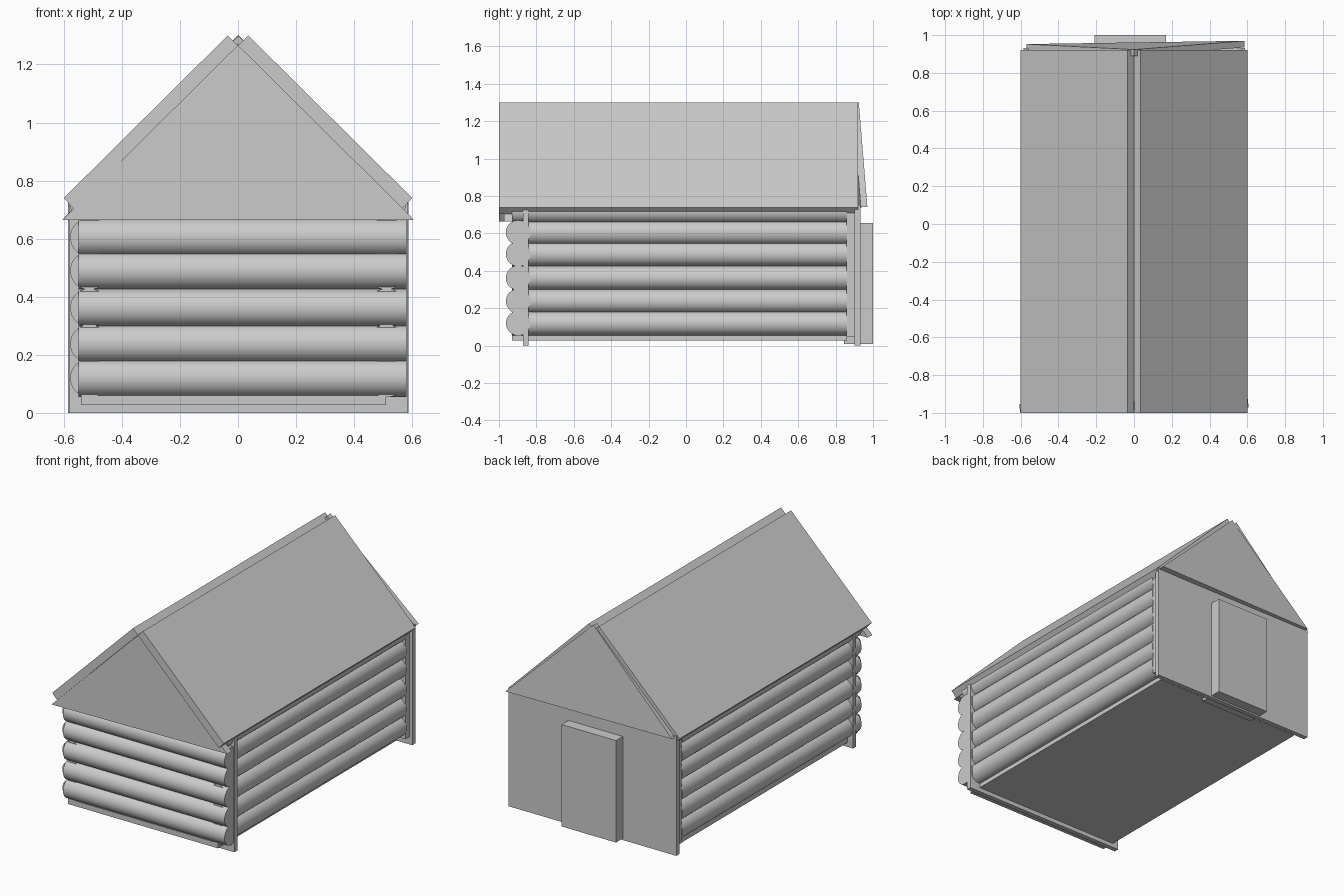
import bpy, bmesh, math
from mathutils import Vector

if "Cube" in bpy.data.objects:
    bpy.data.objects.remove(bpy.data.objects["Cube"])


def make(name, bm):
    bmesh.ops.recalc_face_normals(bm, faces=bm.faces)
    me = bpy.data.meshes.new(name)
    bm.to_mesh(me)
    bm.free()
    ob = bpy.data.objects.new(name, me)
    bpy.context.collection.objects.link(ob)
    return ob


def prism(name, pts, y0, y1):
    """Extrude an (x, z) outline from y0 to y1."""
    bm = bmesh.new()
    f = bm.faces.new([bm.verts.new((x, y0, z)) for x, z in pts])
    r = bmesh.ops.extrude_face_region(bm, geom=[f])
    verts = [v for v in r["geom"] if isinstance(v, bmesh.types.BMVert)]
    bmesh.ops.translate(bm, verts=verts, vec=(0, y1 - y0, 0))
    return make(name, bm)


def box(name, x0, x1, y0, y1, z0, z1):
    return prism(name, [(x0, z0), (x1, z0), (x1, z1), (x0, z1)], y0, y1)


def log(name, a, b, r=0.066):
    a, b = Vector(a), Vector(b)
    bpy.ops.mesh.primitive_cylinder_add(vertices=32, radius=r, depth=(b - a).length,
                                        location=(a + b) / 2)
    ob = bpy.context.object
    ob.name = name
    ob.rotation_euler = (b - a).to_track_quat('Z', 'Y').to_euler()
    bpy.ops.object.shade_smooth_by_angle(angle=math.radians(30))


# log walls: five logs across the front, six along each side
heights = [0.12, 0.238, 0.362, 0.49, 0.605, 0.72]
for i, z in enumerate(heights):
    if i < 5:
        log(f"front_log_{i}", (-0.55, -0.897, z), (0.58, -0.897, z))
    for side, s in (("left", -1), ("right", 1)):
        log(f"{side}_log_{i}", (s * 0.512, -0.93, z), (s * 0.512, 0.86, z))

# floor, end panels and door
box("floor", -0.54, 0.51, -0.93, 0.86, 0.027, 0.06)
box("front_panel", -0.58, 0.585, -0.872, -0.842, 0, 0.752)
box("back_lining", -0.57, 0.57, 0.858, 0.905, 0.05, 0.71)
box("back_panel", -0.585, 0.588, 0.902, 0.932, 0, 0.752)
box("door", -0.21, 0.17, 0.845, 1.0, 0.01, 0.655)

# ceiling beams just touching the roof
for i, y in enumerate((-0.89, -0.39, 0.04, 0.5, 0.82)):
    box(f"ceiling_beam_{i}", -0.471, 0.45, y - 0.04, y + 0.04, 0.79, 0.866)

# roof slabs
for side, s in (("left", -1), ("right", 1)):
    outline = [(0.035, 1.3), (0.6, 0.74), (0.566, 0.704), (0, 1.265)]
    prism(f"{side}_roof", [(s * x, z) for x, z in outline], -1.0, 0.92)

# front gable, turned very slightly about the vertical
gable = prism("front_gable", [(-0.605, 0.665), (0.605, 0.665), (0, 1.272)], -0.023, 0.023)
gable.location.y = -0.963
gable.rotation_euler.z = 0.022

# back gable, base leaning outward
gable = prism("back_gable", [(-0.57, 0.0), (0.585, 0.0), (0.0, 0.56)], -0.035, 0.0)
gable.location = (0, 0.961, 0.742)
gable.rotation_euler = (math.radians(3.8), 0, 0.015)
